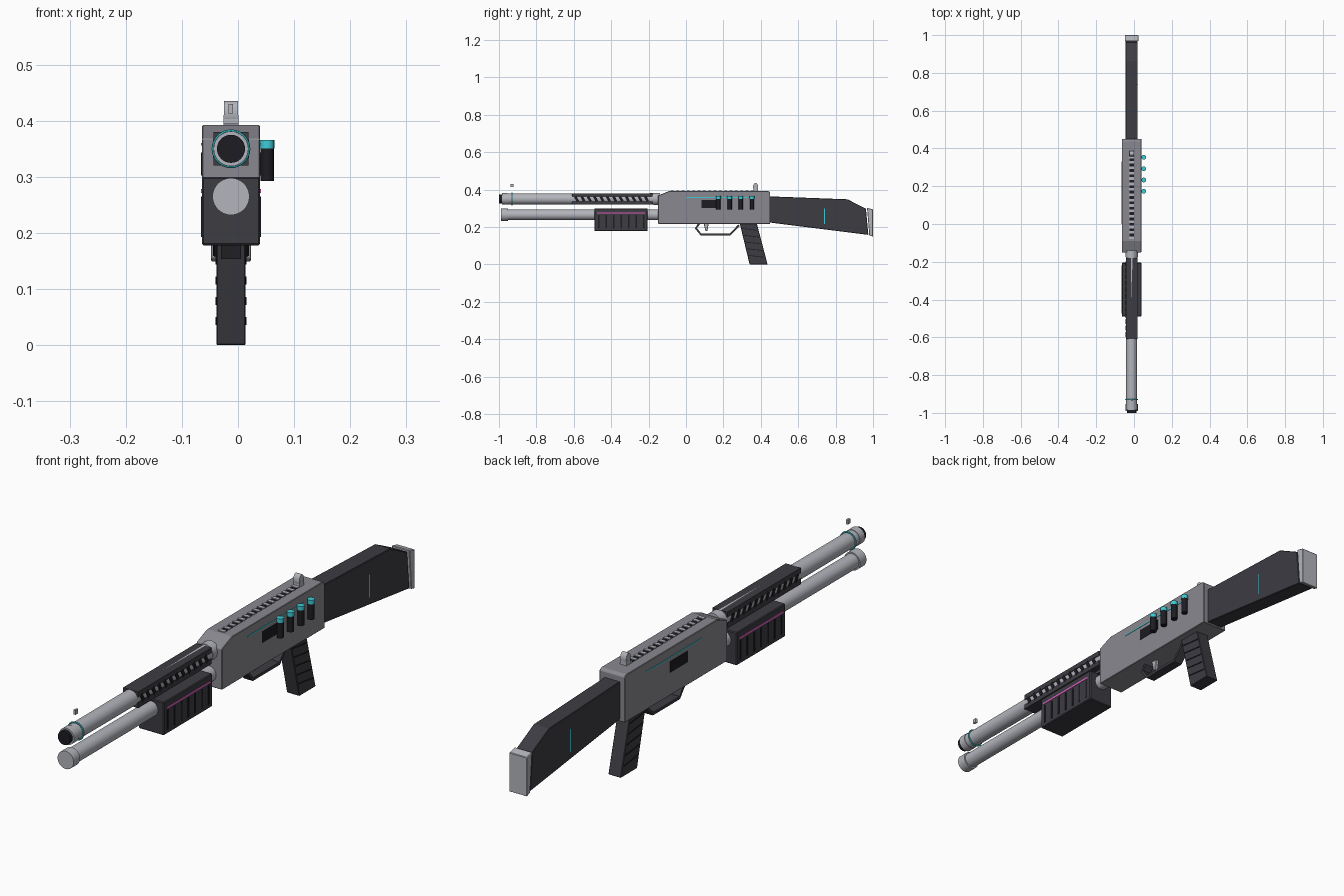
import bpy, bmesh, math
from mathutils import Vector

if "Cube" in bpy.data.objects:
    bpy.data.objects.remove(bpy.data.objects["Cube"])

CX = -0.0125  # centre plane of the gun; the shells stick out to the right


def material(name, r, g, b):
    m = bpy.data.materials.new(name)
    m.diffuse_color = (r, g, b, 1)
    m.use_nodes = True
    m.node_tree.nodes["Principled BSDF"].inputs["Base Color"].default_value = m.diffuse_color
    return m


STEEL = material("steel", 0.45, 0.46, 0.5)
BODY = material("body_grey", 0.25, 0.25, 0.28)
DARK = material("dark_polymer", 0.045, 0.045, 0.055)
BLACK = material("black", 0.012, 0.012, 0.016)
CYAN = material("cyan", 0.05, 0.6, 0.68)
PINK = material("pink", 0.75, 0.12, 0.55)


def bevel(ob, width, segments=1):
    m = ob.modifiers.new("bevel", 'BEVEL')
    m.width = width
    m.segments = segments
    return ob


def box(name, x, y, z, mat, tilt=0, bev=0):
    """Box from (min, max) ranges, x relative to the centre plane."""
    bpy.ops.mesh.primitive_cube_add(size=1, location=(CX + sum(x) / 2, sum(y) / 2, sum(z) / 2),
                                    rotation=(tilt, 0, 0))
    ob = bpy.context.object
    ob.name = name
    ob.scale = (x[1] - x[0], y[1] - y[0], z[1] - z[0])
    bpy.ops.object.transform_apply(location=False, rotation=False, scale=True)
    ob.data.materials.append(mat)
    return bevel(ob, bev) if bev else ob


def both_sides(name, x, y, z, mat, tilt=0):
    for side, s in (("right", 1), ("left", -1)):
        box(f"{name}_{side}", sorted((s * x[0], s * x[1])), y, z, mat, tilt)


def tube(name, r0, r1, y0, y1, z, mat, n=32):
    """Round bar along y, radius r0 at y0 and r1 at y1."""
    bpy.ops.mesh.primitive_cone_add(vertices=n, radius1=r1, radius2=r0, depth=y1 - y0,
                                    location=(CX, (y0 + y1) / 2, z), rotation=(math.pi / 2, 0, 0))
    ob = bpy.context.object
    ob.name = name
    ob.data.materials.append(mat)
    bpy.ops.object.shade_smooth_by_angle()
    return ob


def profile(name, pts, half, mat, bev=0):
    """Side outline of (y, z) points extruded symmetrically in x."""
    bm = bmesh.new()
    face = bm.faces.new([bm.verts.new((CX - half, y, z)) for y, z in pts])
    ext = bmesh.ops.extrude_face_region(bm, geom=[face])
    verts = [v for v in ext["geom"] if isinstance(v, bmesh.types.BMVert)]
    bmesh.ops.translate(bm, verts=verts, vec=(2 * half, 0, 0))
    bmesh.ops.recalc_face_normals(bm, faces=bm.faces)
    me = bpy.data.meshes.new(name)
    bm.to_mesh(me)
    bm.free()
    me.materials.append(mat)
    ob = bpy.data.objects.new(name, me)
    bpy.context.collection.objects.link(ob)
    return bevel(ob, bev) if bev else ob


# Barrel with muzzle, collars and glowing ring
tube("barrel", 0.029, 0.0305, -0.98, -0.14, 0.35, STEEL)
tube("muzzle", 0.025, 0.025, -1.0, -0.97, 0.35, BLACK)
tube("muzzle_collar", 0.031, 0.031, -0.985, -0.955, 0.35, STEEL)
tube("barrel_collar", 0.033, 0.033, -0.175, -0.14, 0.35, STEEL)
bpy.ops.mesh.primitive_torus_add(major_radius=0.0315, minor_radius=0.003, major_segments=32,
                                 minor_segments=8, location=(CX, -0.93, 0.35),
                                 rotation=(math.pi / 2, 0, 0))
bpy.context.object.name = "barrel_ring"
bpy.context.object.data.materials.append(CYAN)
bpy.ops.object.shade_smooth_by_angle()

# Magazine tube
tube("magazine_tube", 0.028, 0.028, -0.98, -0.14, 0.265, STEEL)
tube("magazine_cap", 0.033, 0.033, -0.99, -0.953, 0.265, STEEL)

# Heat shield: open sides with rails and slanted vents
box("heat_shield_top", (-0.031, 0.031), (-0.61, -0.18), (0.360, 0.380), DARK)
box("heat_shield_bottom", (-0.031, 0.031), (-0.61, -0.18), (0.320, 0.340), DARK)
for i in range(12):
    y = -0.585 + i * 0.034
    both_sides(f"shield_vent_{i}", (0.0295, 0.032), (y - 0.007, y + 0.007), (0.335, 0.365), BLACK, 0.5)

# Pump fore-end
box("pump", (-0.052, 0.052), (-0.49, -0.205), (0.178, 0.30), DARK, bev=0.003)
for i in range(7):
    y = -0.467 + i * 0.04
    both_sides(f"pump_rib_{i}", (0.05, 0.0535), (y - 0.004, y + 0.004), (0.193, 0.265), BLACK)
both_sides("pump_strip", (0.05, 0.0535), (-0.475, -0.22), (0.271, 0.278), PINK)

# Receiver
profile("receiver", [(-0.15, 0.217), (0.45, 0.217), (0.45, 0.385), (0.44, 0.392),
                     (-0.09, 0.392), (-0.15, 0.368)], 0.052, BODY, bev=0.002)
both_sides("ejection_port", (0.048, 0.0535), (0.083, 0.185), (0.302, 0.343), BLACK)
both_sides("receiver_strip", (0.05, 0.0535), (0.0, 0.33), (0.356, 0.360), CYAN)

# Top rail with cross slots
box("top_rail", (-0.012, 0.012), (-0.08, 0.36), (0.388, 0.3925), BLACK)
for i in range(16):
    y = -0.073 + i * 0.0285
    box(f"rail_tooth_{i}", (-0.013, 0.013), (y - 0.007, y + 0.007), (0.388, 0.395), STEEL)

# Sights: the front one hovers above the barrel
bpy.ops.mesh.primitive_cylinder_add(vertices=24, radius=1, depth=2, location=(CX, 0.372, 0.413),
                                    rotation=(0, math.pi / 2, 0))
sight = bpy.context.object
sight.name = "rear_sight"
sight.scale = (0.022, 0.0135, 0.0125)
sight.data.materials.append(STEEL)
bpy.ops.object.shade_smooth_by_angle()
box("rear_sight_base", (-0.013, 0.013), (0.36, 0.385), (0.388, 0.41), STEEL)
box("front_sight", (-0.004, 0.004), (-0.937, -0.923), (0.413, 0.430), STEEL)

# Spare shells on the right side
for i in range(4):
    y = 0.173 + i * 0.06
    for part, z0, z1, r, mat in (("case", 0.293, 0.353, 0.0118, BLACK),
                                 ("cap", 0.351, 0.366, 0.0128, CYAN)):
        bpy.ops.mesh.primitive_cylinder_add(vertices=16, radius=r, depth=z1 - z0,
                                            location=(0.052, y, (z0 + z1) / 2))
        ob = bpy.context.object
        ob.name = f"shell_{part}_{i}"
        ob.data.materials.append(mat)
        bpy.ops.object.shade_smooth_by_angle()

# Stock and butt pad
profile("stock", [(0.44, 0.225), (0.975, 0.158), (0.962, 0.298), (0.863, 0.348), (0.44, 0.364)],
        0.032, DARK, bev=0.002)
profile("butt_pad", [(0.98, 0.155), (1.0, 0.149), (1.0, 0.294), (0.968, 0.302)], 0.036, STEEL, bev=0.002)
both_sides("stock_strip", (0.03, 0.033), (0.738, 0.742), (0.215, 0.30), CYAN)

# Pistol grip with slanted ridges
profile("grip", [(0.286, 0.225), (0.340, 0.0), (0.436, 0.0), (0.377, 0.225)], 0.026, DARK, bev=0.002)
for i in range(5):
    z = 0.043 + i * 0.036
    y = 0.387 - z * 0.25
    both_sides(f"grip_ridge_{i}", (0.024, 0.028), (y - 0.042, y + 0.042), (z - 0.002, z + 0.002),
               BLACK, -0.12)

# Trigger guard: a bent strip made from an outline and its inset
path = [Vector(p) for p in ((0.065, 0.22), (0.048, 0.192), (0.079, 0.154), (0.237, 0.154), (0.287, 0.205))]
inner = []
for i, p in enumerate(path):
    d = (path[min(i + 1, len(path) - 1)] - path[max(i - 1, 0)]).normalized()
    inner.append(p + Vector((-d.y, d.x)) * 0.011)
profile("trigger_guard", [tuple(p) for p in path + inner[::-1]], 0.018, DARK)
profile("trigger", [(0.094, 0.222), (0.104, 0.178), (0.114, 0.178), (0.122, 0.222)], 0.007, STEEL, bev=0.002)
